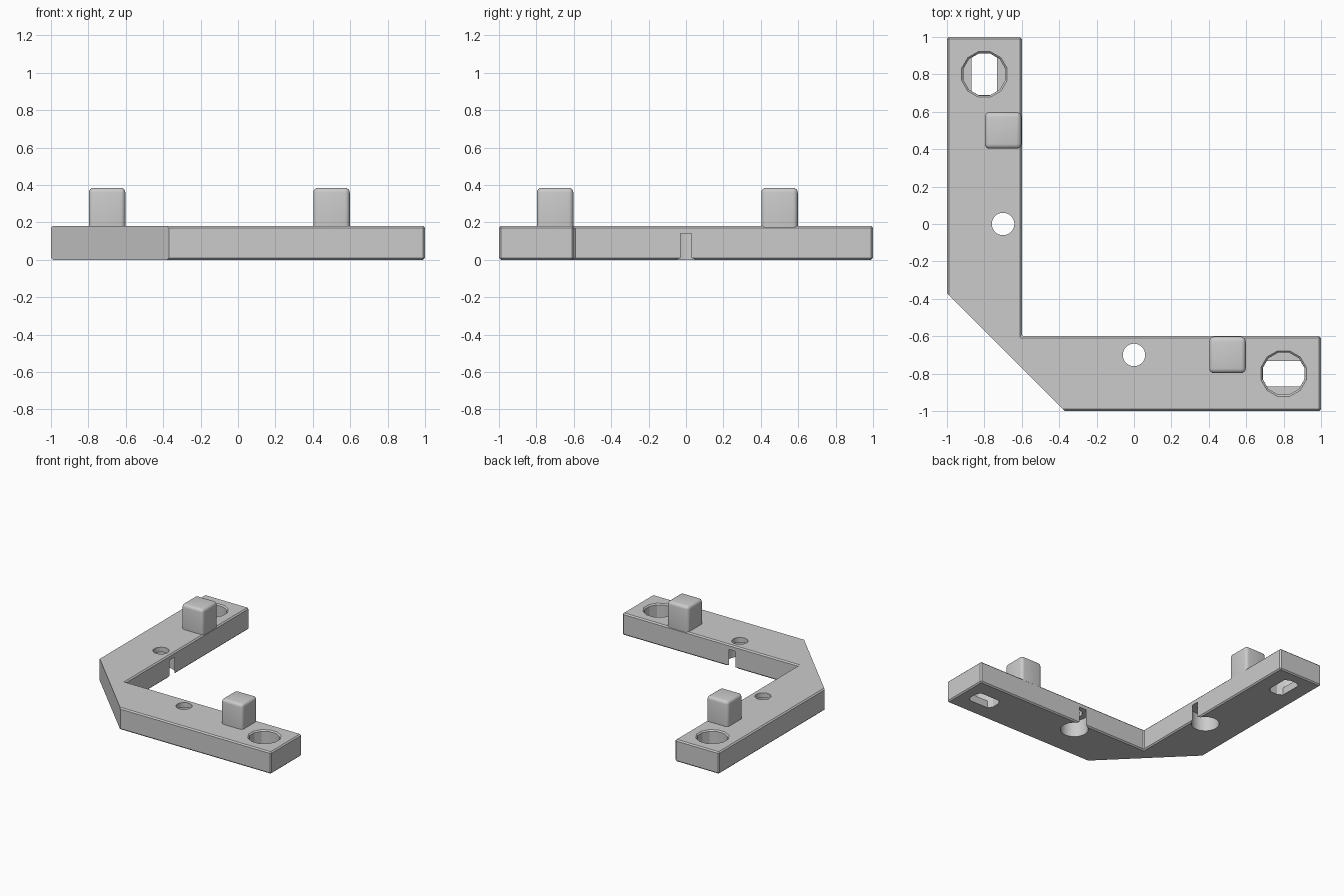
import bpy
import bmesh
import math
from mathutils import Matrix

default = bpy.data.objects.get("Cube")
if default:
    bpy.data.objects.remove(default, do_unlink=True)

HEIGHT = 0.18
WALL = -0.6

grey = bpy.data.materials.new("plain grey")
grey.use_nodes = True
grey.diffuse_color = (0.6, 0.6, 0.6, 1)
grey.node_tree.nodes["Principled BSDF"].inputs["Base Color"].default_value = (0.6, 0.6, 0.6, 1)


def make_object(name, bm):
    bmesh.ops.recalc_face_normals(bm, faces=bm.faces)
    mesh = bpy.data.meshes.new(name)
    bm.to_mesh(mesh)
    bm.free()
    mesh.materials.append(grey)
    obj = bpy.data.objects.new(name, mesh)
    bpy.context.collection.objects.link(obj)
    return obj


def prism(name, outline, z0, z1):
    bm = bmesh.new()
    face = bm.faces.new([bm.verts.new((x, y, z0)) for x, y in outline])
    top = bmesh.ops.extrude_face_region(bm, geom=[face])["geom"]
    verts = [v for v in top if isinstance(v, bmesh.types.BMVert)]
    bmesh.ops.translate(bm, verts=verts, vec=(0, 0, z1 - z0))
    return make_object(name, bm)


def box(name, x, y, sx, sy, z0, z1):
    hx, hy = sx / 2, sy / 2
    return prism(name, [(x - hx, y - hy), (x + hx, y - hy), (x + hx, y + hy), (x - hx, y + hy)], z0, z1)


def cylinder(name, x, y, r0, r1, z0, z1, sides):
    bm = bmesh.new()
    place = Matrix.Translation((x, y, (z0 + z1) / 2)) @ Matrix.Rotation(math.pi / sides, 4, "Z")
    bmesh.ops.create_cone(bm, cap_ends=True, segments=sides, radius1=r0, radius2=r1,
                          depth=z1 - z0, matrix=place)
    return make_object(name, bm)


def activate(obj):
    bpy.ops.object.select_all(action="DESELECT")
    obj.select_set(True)
    bpy.context.view_layer.objects.active = obj


def bevel(obj, width, segments):
    mod = obj.modifiers.new("Bevel", "BEVEL")
    mod.width, mod.segments = width, segments
    activate(obj)
    bpy.ops.object.modifier_apply(modifier=mod.name)


def boolean(obj, cutter, operation="DIFFERENCE"):
    mod = obj.modifiers.new("Boolean", "BOOLEAN")
    mod.operation, mod.solver, mod.object = operation, "EXACT", cutter
    activate(obj)
    bpy.ops.object.modifier_apply(modifier=mod.name)
    bpy.data.objects.remove(cutter, do_unlink=True)


# L-shaped bracket with chamfered edges
bracket = prism("corner_bracket", [(-1, -1), (1, -1), (1, WALL), (WALL, WALL), (WALL, 1), (-1, 1)], 0, HEIGHT)
bevel(bracket, 0.01, 1)

# outer corner cut off at an angle
boolean(bracket, prism("corner_cutter", [(-1.63, 0.26), (-1.63, -1.63), (0.26, -1.63)], -0.1, 0.3))

for side, flip in (("left", False), ("right", True)):
    def at(x, y):
        return (y, x) if flip else (x, y)

    # screw hole with a wide bore below that breaks through the inner wall
    hole = at(0, -0.7)
    boolean(bracket, cylinder("bore_cutter", *hole, 0.1046, 0.1046, -0.1, 0.14, 48))
    boolean(bracket, cylinder("hole_cutter", *hole, 0.06, 0.06, 0.1, 0.3, 48))

    # twelve-sided socket with chamfered rim and a slot through its floor
    socket = at(0.8, -0.8)
    boolean(bracket, cylinder("socket_cutter", *socket, 0.116, 0.116, 0.06, 0.3, 12))
    boolean(bracket, cylinder("rim_cutter", *socket, 0.116, 0.136, HEIGHT - 0.01, HEIGHT + 0.01, 12))
    slot = cylinder("slot_cutter", *socket, 0.1155, 0.1155, -0.1, 0.1, 12)
    boolean(slot, box("slot_sides", *socket, *at(0.4, 0.136), -0.2, 0.2), "INTERSECT")
    boolean(bracket, slot)

    # rounded peg on the arm
    peg = box(side + "_peg", *at(0.5, -0.7), 0.195, 0.195, 0.1, 0.385)
    bevel(peg, 0.025, 4)
    activate(peg)
    bpy.ops.object.shade_smooth_by_angle(angle=math.radians(35))

activate(bracket)
bpy.ops.object.shade_smooth_by_angle(angle=math.radians(20))
